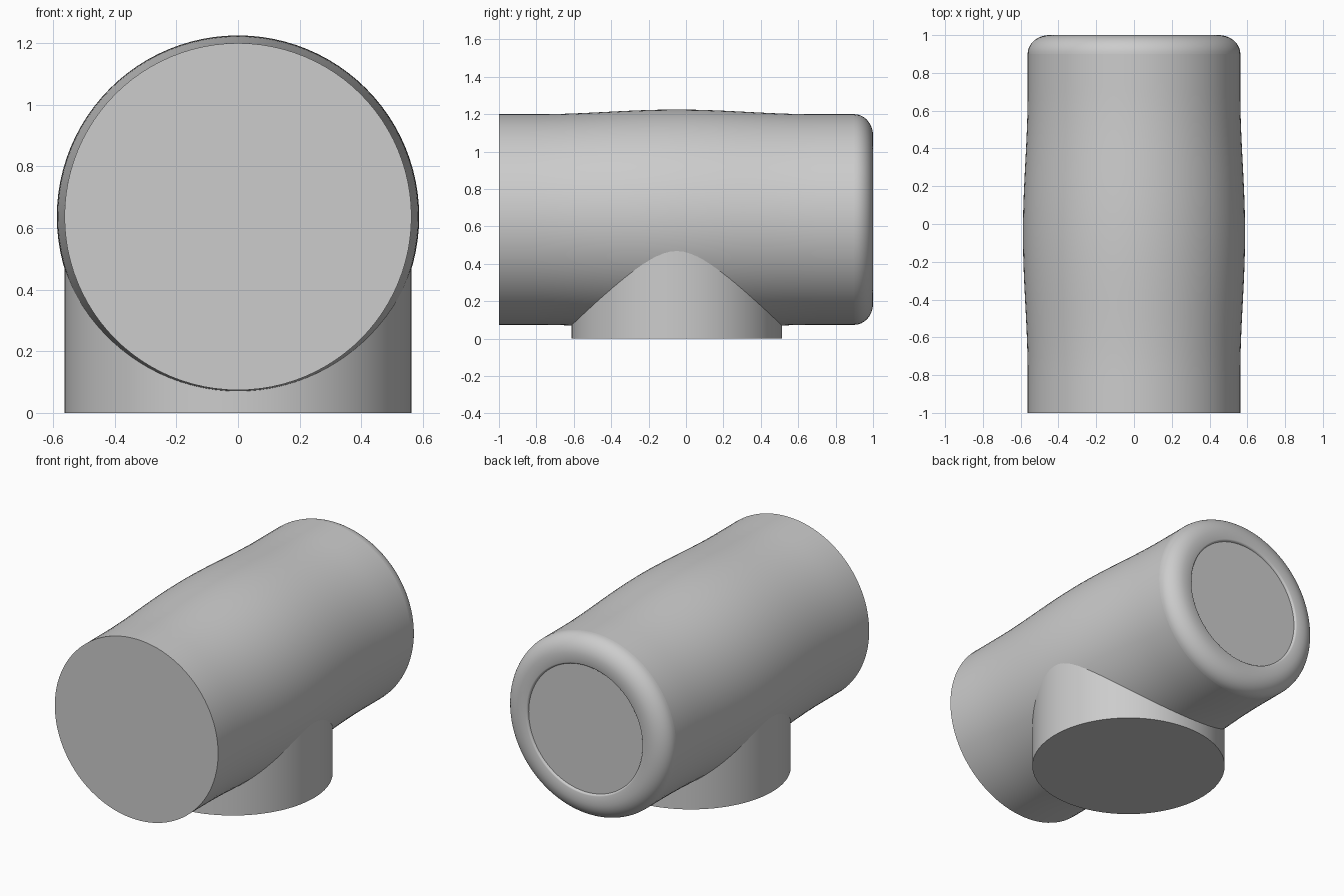
import bpy
import bmesh
from math import cos, sin, pi, tau, radians
from mathutils import Matrix

if "Cube" in bpy.data.objects:
    bpy.data.objects.remove(bpy.data.objects["Cube"], do_unlink=True)

RADIUS = 0.563
AXIS_Z = 0.637
BRANCH_Y = -0.05
SIDES = 96

grey = bpy.data.materials.new("light grey plastic")
grey.use_nodes = True
grey.diffuse_color = (0.604, 0.604, 0.604, 1)
grey.node_tree.nodes["Principled BSDF"].inputs["Base Color"].default_value = grey.diffuse_color


def lathe(name, profile, matrix, close_start=True):
    """Revolve (radius, height) points about local z and cap the ends."""
    bm = bmesh.new()
    rings = [[bm.verts.new((r * cos(tau * i / SIDES), r * sin(tau * i / SIDES), h))
              for i in range(SIDES)] for r, h in profile]
    for low, high in zip(rings, rings[1:]):
        for i in range(SIDES):
            j = (i + 1) % SIDES
            bm.faces.new((low[i], low[j], high[j], high[i]))
    if close_start:
        bm.faces.new(rings[0][::-1])
    bm.faces.new(rings[-1])
    bm.transform(matrix)
    mesh = bpy.data.meshes.new(name)
    bm.to_mesh(mesh)
    bm.free()
    mesh.materials.append(grey)
    obj = bpy.data.objects.new(name, mesh)
    bpy.context.collection.objects.link(obj)
    bpy.ops.object.select_all(action="DESELECT")
    obj.select_set(True)
    bpy.context.view_layer.objects.active = obj
    bpy.ops.object.shade_smooth_by_angle(angle=radians(30))
    return obj


def bulged(y):
    """Pipe radius, swelling gently around the branch."""
    d = min(abs(y - BRANCH_Y) / 0.75, 1)
    return RADIUS + 0.0125 * (1 + cos(pi * d))


along_y = Matrix.Translation((0, 0, AXIS_Z)) @ Matrix.Rotation(-pi / 2, 4, "X")

# Main horizontal pipe, swollen in the middle
steps = 38
lathe("main_pipe", [(bulged(y), y) for y in (-1 + 1.9 * i / steps for i in range(steps + 1))],
      along_y)

# Rounded end cap with a shallow recessed disc
rim = [(RADIUS - 0.115 * (1 - cos(a)), 0.9 + 0.1 * sin(a))
       for a in (pi / 2 * i / 12 for i in range(13))]
recess = [(0.405, 1.0), (0.400, 0.998), (0.396, 0.993), (0.394, 0.986)]
lathe("end_cap", rim + recess, along_y, close_start=False)

# Vertical branch, running up into the main pipe
lathe("branch_pipe", [(RADIUS, 0), (RADIUS, 0.6)], Matrix.Translation((0, BRANCH_Y, 0)))
